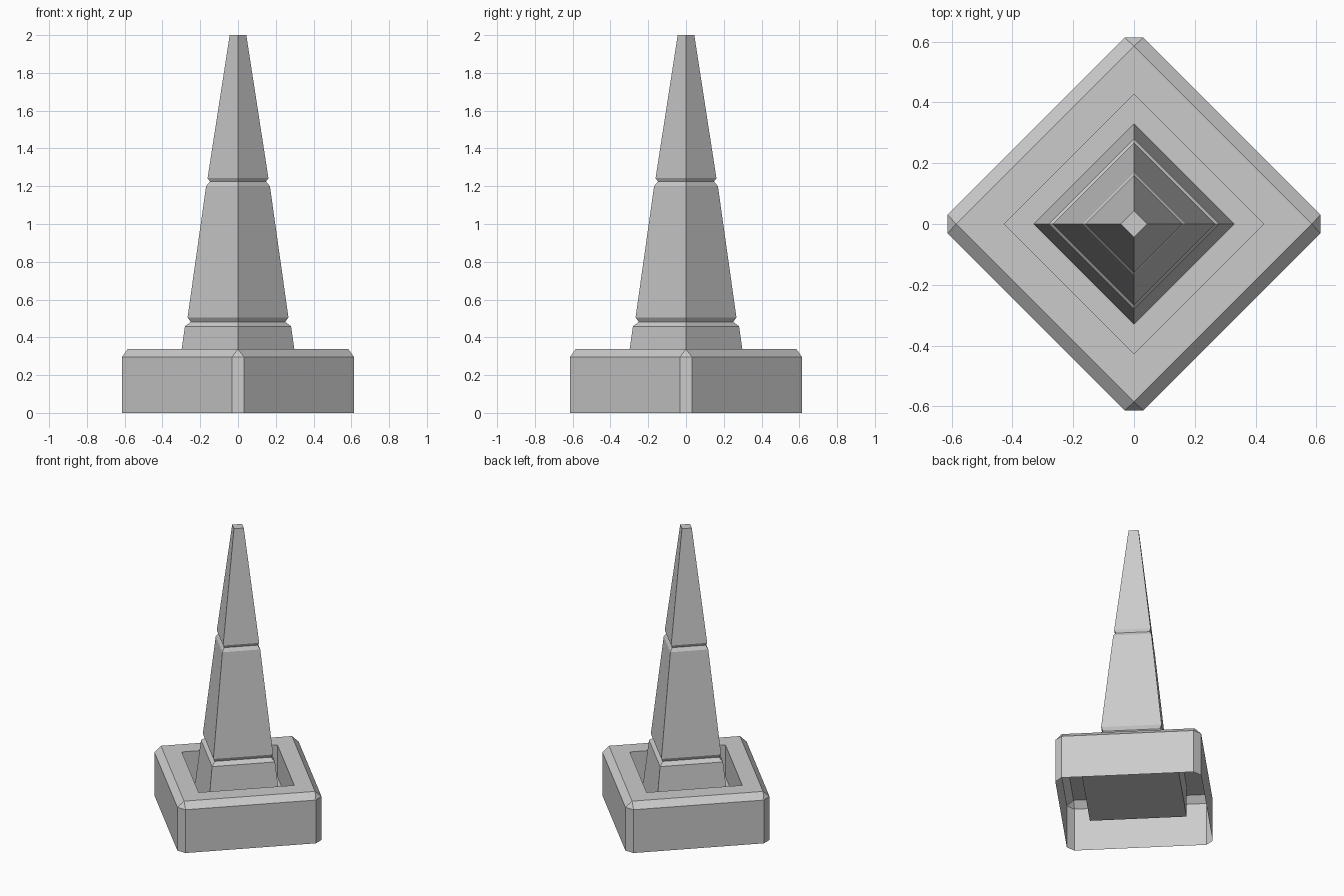
import bpy, bmesh

if "Cube" in bpy.data.objects:
    bpy.data.objects.remove(bpy.data.objects["Cube"])


def ring(r, z, cut=0.0):
    """Diamond ring with corners at distance r, each corner split by a flat of half-width cut."""
    pts = []
    for dx, dy in ((1, 0), (0, 1), (-1, 0), (0, -1)):
        for s in (-1, 1):
            pts.append((dx * r - dy * cut * s, dy * r + dx * cut * s, z))
    return pts


def loft(name, rings, cap_start=False, cap_end=False):
    bm = bmesh.new()
    loops = [[bm.verts.new(p) for p in r] for r in rings]
    for a, b in zip(loops, loops[1:]):
        for i in range(8):
            j = (i + 1) % 8
            bm.faces.new((a[i], a[j], b[j], b[i]))
    if cap_start:
        bm.faces.new(loops[0][::-1])
    if cap_end:
        bm.faces.new(loops[-1])
    # Collapse the split corners wherever the flat has no width
    bmesh.ops.remove_doubles(bm, verts=bm.verts, dist=1e-4)
    me = bpy.data.meshes.new(name)
    bm.to_mesh(me)
    bm.free()
    ob = bpy.data.objects.new(name, me)
    bpy.context.collection.objects.link(ob)
    return ob


FLOOR = 0.12

# Hollow plinth: chamfered outer wall, flat rim, sunken tray around the spire
loft("plinth", [
    ring(0.613, 0.0, 0.031),
    ring(0.613, 0.297, 0.031),
    ring(0.585, 0.337),
    ring(0.427, 0.337),
    ring(0.427, FLOOR),
    ring(0.33, FLOOR),
])

# Tapered spire with two V-shaped grooves
loft("spire", [
    ring(0.33, FLOOR),
    ring(0.281, 0.458),
    ring(0.25, 0.482),
    ring(0.267, 0.505),
    ring(0.169, 1.2),
    ring(0.149, 1.224),
    ring(0.161, 1.243),
    ring(0.044, 2.0),
], cap_start=True, cap_end=True)
